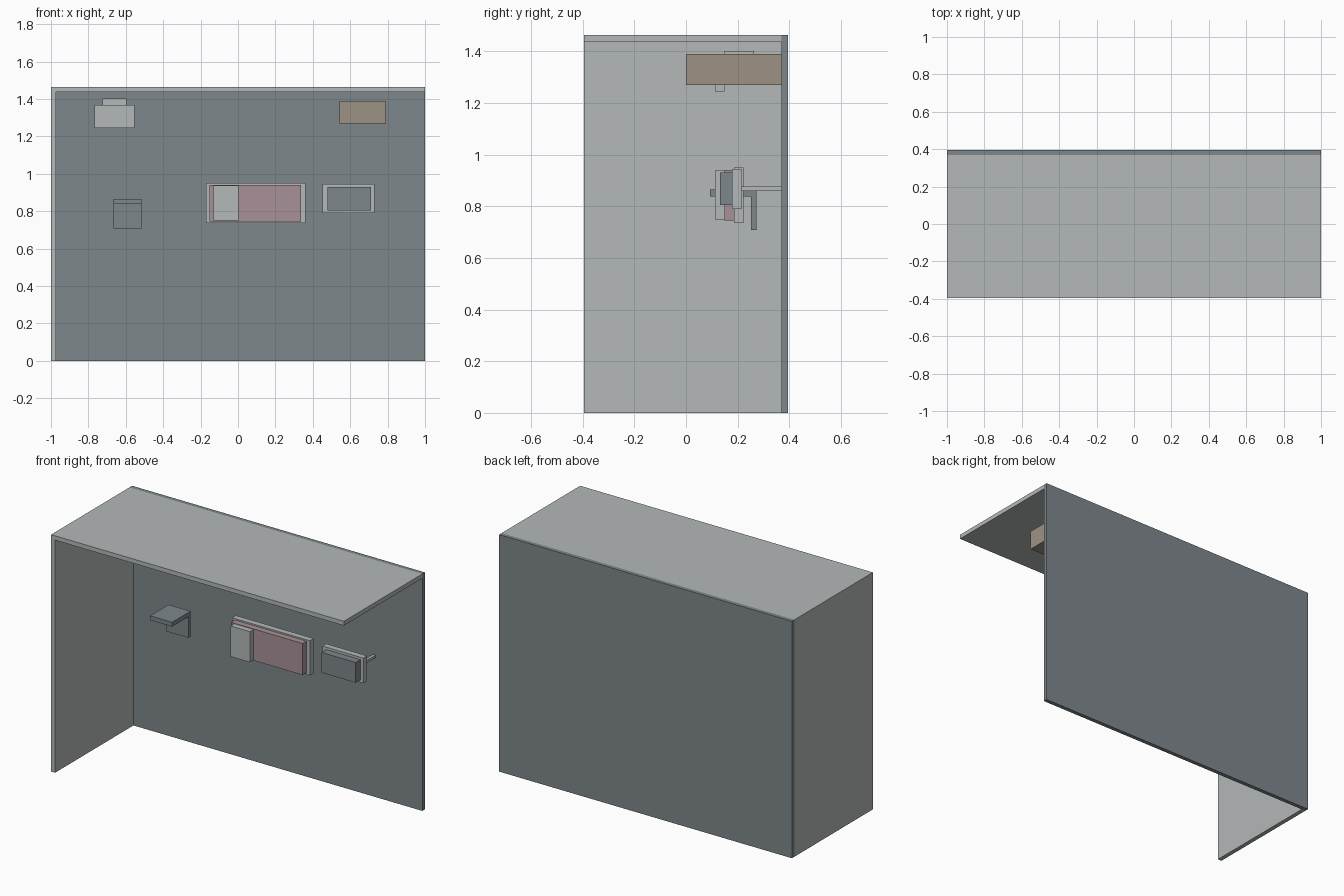
import bpy

if "Cube" in bpy.data.objects:
    bpy.data.objects.remove(bpy.data.objects["Cube"])


def srgb(r, g, b):
    """Convert 0-255 display values to a linear colour."""
    lin = [c / 255 / 12.92 if c < 11 else ((c / 255 + 0.055) / 1.055) ** 2.4 for c in (r, g, b)]
    return (*lin, 1.0)


def material(name, rgb):
    m = bpy.data.materials.new(name)
    m.diffuse_color = srgb(*rgb)
    m.use_nodes = True
    m.node_tree.nodes["Principled BSDF"].inputs["Base Color"].default_value = m.diffuse_color
    return m


light = material("light_grey", (180, 184, 184))
slate = material("slate_grey", (126, 135, 139))
pink = material("dusty_pink", (169, 145, 152))
tan = material("warm_tan", (156, 145, 133))


def box(name, mat, x, y, z):
    """Box spanning the given (min, max) range on each axis."""
    spans = (x, y, z)
    bpy.ops.mesh.primitive_cube_add(size=1, location=[(a + b) / 2 for a, b in spans])
    ob = bpy.context.object
    ob.name = ob.data.name = name
    ob.scale = [b - a for a, b in spans]
    bpy.ops.object.transform_apply(location=False, rotation=False, scale=True)
    ob.data.materials.append(mat)
    return ob


# Room shell: back wall, one side wall and a flat ceiling
box("back_wall", slate, (-1, 1), (0.37, 0.395), (0, 1.463))
box("side_wall", light, (-1, -0.973), (-0.395, 0.37), (0, 1.436))
box("ceiling", light, (-1, 1), (-0.395, 0.37), (1.436, 1.463))

# High cupboard fixed to the back wall
box("wall_cupboard", tan, (0.543, 0.79), (0.0, 0.37), (1.27, 1.39))

# Small unit under the ceiling
box("unit_front", light, (-0.768, -0.553), (0.113, 0.149), (1.244, 1.367))
box("unit_body", light, (-0.725, -0.597), (0.149, 0.264), (1.28, 1.402))

# Shelf with a plate hanging from its rear edge
box("shelf_top", slate, (-0.665, -0.515), (0.093, 0.273), (0.838, 0.865))
box("shelf_bracket", slate, (-0.665, -0.515), (0.252, 0.273), (0.708, 0.838))

# Layered centre panel
box("panel_back", light, (-0.171, 0.361), (0.186, 0.223), (0.736, 0.95))
box("panel_middle", pink, (-0.152, 0.337), (0.149, 0.186), (0.746, 0.941))
box("panel_front", light, (-0.131, 0.002), (0.113, 0.149), (0.749, 0.938))

# Screen on a thin wall arm
box("screen_frame", light, (0.452, 0.731), (0.178, 0.215), (0.79, 0.945))
box("screen", slate, (0.479, 0.711), (0.132, 0.178), (0.805, 0.93))
box("screen_arm", light, (0.662, 0.68), (0.215, 0.37), (0.86, 0.876))
